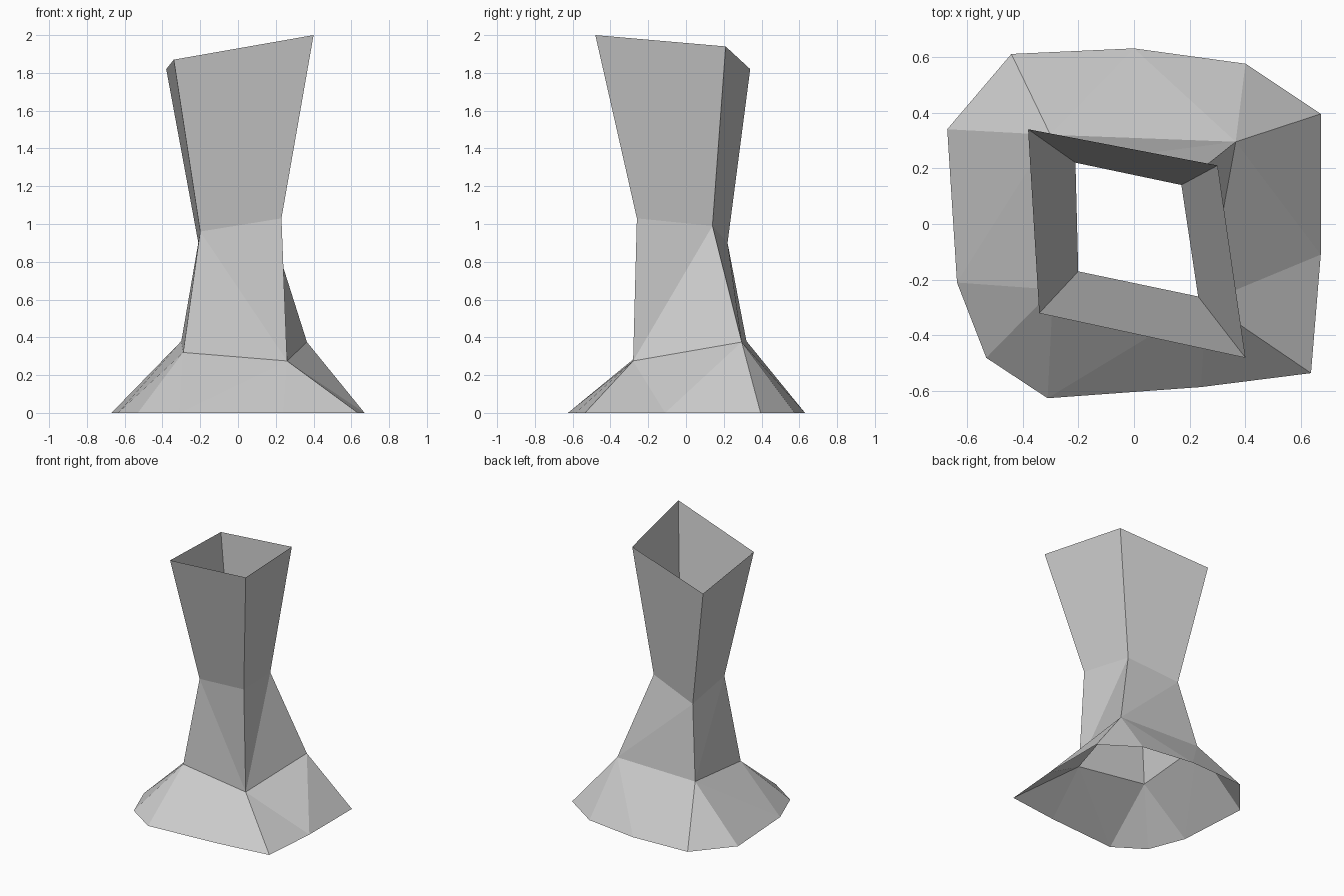
import bpy
import bmesh

cube = bpy.data.objects.get("Cube")
if cube:
    bpy.data.objects.remove(cube, do_unlink=True)

# Single plain grey
grey = bpy.data.materials.new("plain_grey")
grey.use_nodes = True
colour = (0.6, 0.6, 0.6, 1)
grey.diffuse_color = colour
grey.node_tree.nodes["Principled BSDF"].inputs["Base Color"].default_value = colour

# Four-cornered rings, each going front right, front left, back left, back right
rim = [(-.34, -.32, 1.87), (.40, -.48, 2), (.30, .21, 1.94), (-.38, .34, 1.82)]
waist = [(-.20, -.17, .96), (.23, -.26, 1.03), (.17, .14, .99), (-.21, .22, .9)]
ankle = [(-.29, -.235, .32), (.26, -.28, .275), (.365, .295, .375), (-.30, .32, .38)]

# Ground outline, counter-clockwise from the front right
hem = [(-.53, -.48), (-.31, -.625), (.24, -.585), (.635, -.535), (.67, -.11),
       (.67, .395), (.40, .575), (0, .63), (-.44, .61), (-.67, .34), (-.635, -.21)]


def add_object(name, bm):
    mesh = bpy.data.meshes.new(name)
    bm.to_mesh(mesh)
    bm.free()
    mesh.materials.append(grey)
    obj = bpy.data.objects.new(name, mesh)
    bpy.context.collection.objects.link(obj)


# Hollow tower: flared top above a pinched waist, open at both ends
bm = bmesh.new()
top, mid, low = ([bm.verts.new(p) for p in ring] for ring in (rim, waist, ankle))
for i in range(4):
    j = (i + 1) % 4
    bm.faces.new((mid[i], mid[j], top[j], top[i]))
    if i == 0:
        bm.faces.new((low[i], low[j], mid[i]))
        bm.faces.new((low[j], mid[j], mid[i]))
    else:
        bm.faces.new((low[i], low[j], mid[j]))
        bm.faces.new((low[i], mid[j], mid[i]))
add_object("tower", bm)

# Flared skirt: each corner fans down to a run of hem points
bm = bmesh.new()
low = [bm.verts.new(p) for p in ankle]
ground = [bm.verts.new((x, y, 0)) for x, y in hem]
fans = [(-1, 1), (1, 4), (4, 7), (7, 10)]
for i, (first, last) in enumerate(fans):
    for k in range(first, last):
        bm.faces.new((low[i], ground[k], ground[k + 1]))
    bm.faces.new((low[i], ground[last], low[(i + 1) % 4]))
add_object("skirt", bm)
